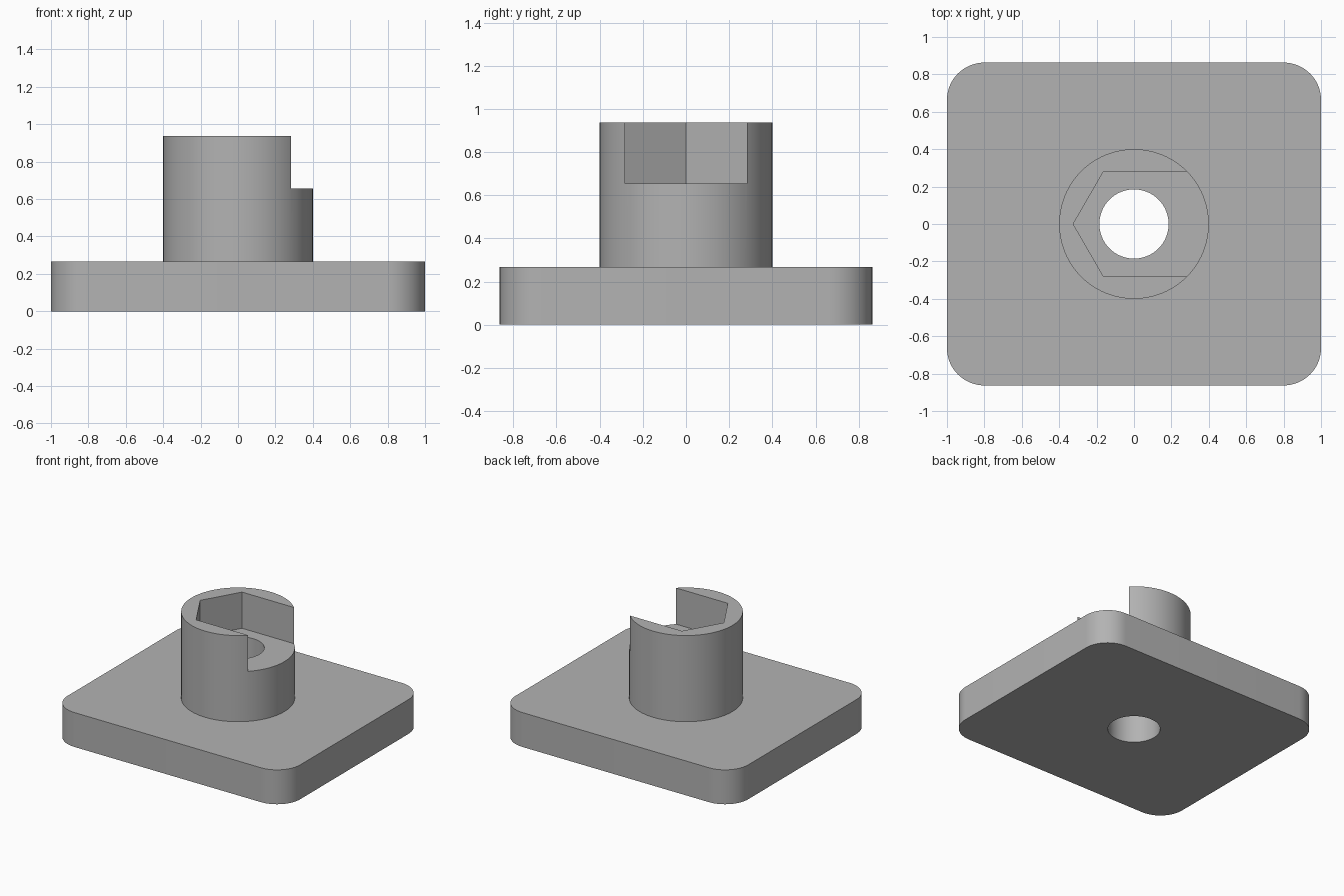
import bpy, bmesh
from math import sin, cos, pi, radians

cube = bpy.data.objects.get("Cube")
if cube:
    bpy.data.objects.remove(cube, do_unlink=True)

grey = bpy.data.materials.new("plain grey")
grey.use_nodes = True
colour = (0.45, 0.45, 0.45, 1)
grey.diffuse_color = colour
grey.node_tree.nodes["Principled BSDF"].inputs["Base Color"].default_value = colour


def arc(cx, cy, r, start, end, steps):
    angles = [radians(start + (end - start) * i / steps) for i in range(steps + 1)]
    return [(cx + r * cos(a), cy + r * sin(a)) for a in angles]


def circle(r, sides=96):
    return arc(0, 0, r, 0, 360, sides)[:-1]


def prism(name, outline, bottom, top):
    """Extrude a closed outline upwards into a solid."""
    bm = bmesh.new()
    face = bm.faces.new([bm.verts.new((x, y, bottom)) for x, y in outline])
    grown = bmesh.ops.extrude_face_region(bm, geom=[face])["geom"]
    verts = [v for v in grown if isinstance(v, bmesh.types.BMVert)]
    bmesh.ops.translate(bm, verts=verts, vec=(0, 0, top - bottom))
    bmesh.ops.recalc_face_normals(bm, faces=bm.faces)
    mesh = bpy.data.meshes.new(name)
    bm.to_mesh(mesh)
    bm.free()
    mesh.materials.append(grey)
    obj = bpy.data.objects.new(name, mesh)
    bpy.context.collection.objects.link(obj)
    return obj


def combine(target, tool, operation):
    """Apply a boolean and discard the tool."""
    tool.hide_render = True
    mod = target.modifiers.new(operation, "BOOLEAN")
    mod.operation = operation
    mod.solver = "EXACT"
    mod.object = tool
    bpy.context.view_layer.objects.active = target
    bpy.ops.object.modifier_apply(modifier=mod.name)
    bpy.data.objects.remove(tool, do_unlink=True)


# Rounded base plate
half_x, half_y, radius = 1.0, 0.863, 0.2
outline = []
for sx, sy, start in ((1, 1, 0), (-1, 1, 90), (-1, -1, 180), (1, -1, 270)):
    outline += arc(sx * (half_x - radius), sy * (half_y - radius),
                   radius, start, start + 90, 16)
body = prism("base_plate_with_boss", outline, 0, 0.267)

# Round boss
combine(body, prism("boss", circle(0.4), 0.1, 0.936), "UNION")

# Half-hexagon pocket, open towards +x
hex_r = 0.325
side = hex_r * sin(pi / 3)
pocket = [(-hex_r, 0), (-hex_r / 2, -side), (0.6, -side),
          (0.6, side), (-hex_r / 2, side)]
combine(body, prism("pocket_cutter", pocket, 0.655, 1.2), "DIFFERENCE")

# Bore through the boss and plate
combine(body, prism("bore_cutter", circle(0.185), -0.2, 1.2), "DIFFERENCE")

# Smooth round walls, keep edges crisp
bpy.ops.object.select_all(action="DESELECT")
body.select_set(True)
bpy.context.view_layer.objects.active = body
bpy.ops.object.shade_smooth_by_angle(angle=radians(30))
